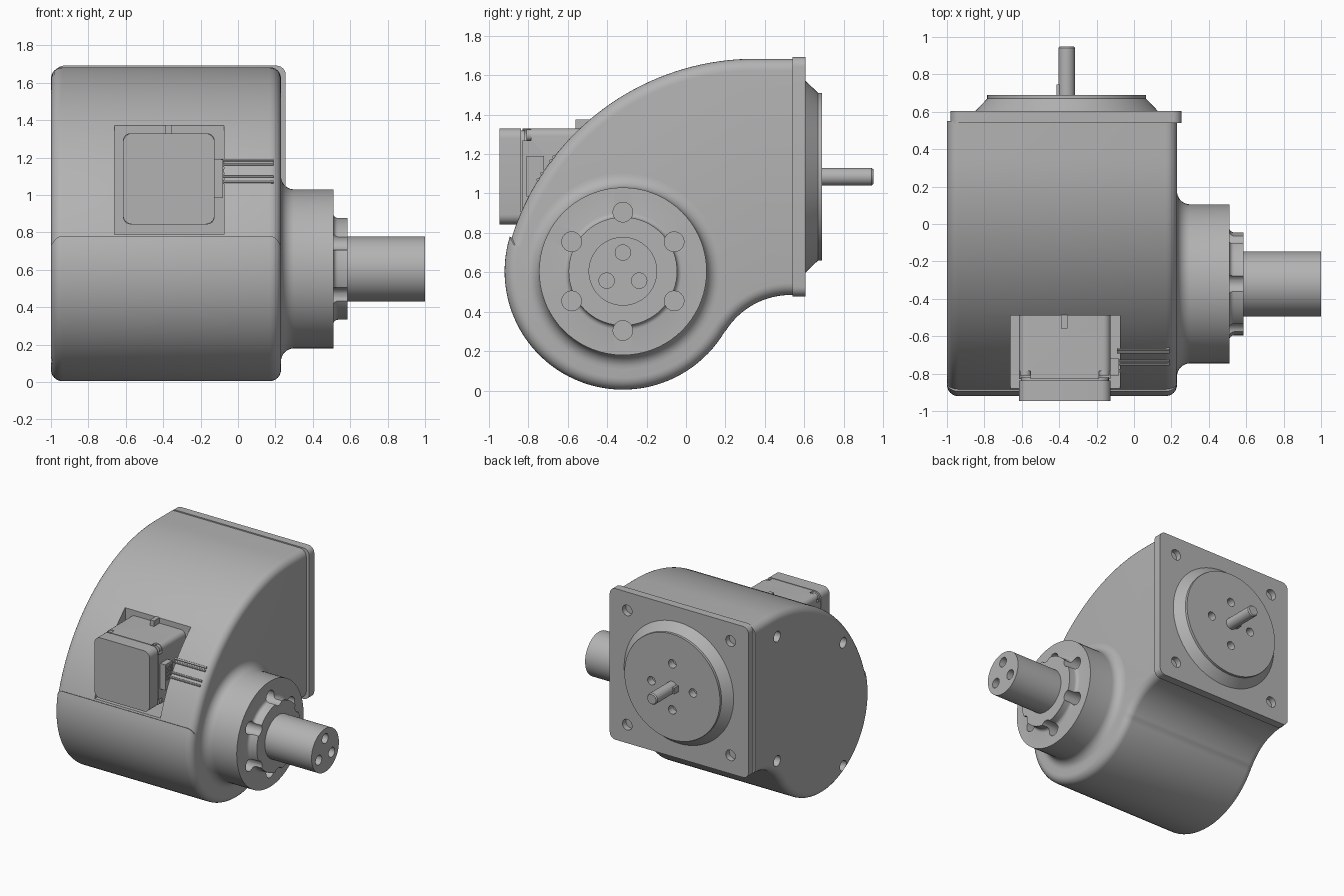
import bpy, bmesh
from math import sin, cos, pi, radians, sqrt
from mathutils import Matrix, Vector

if "Cube" in bpy.data.objects:
    bpy.data.objects.remove(bpy.data.objects["Cube"])

GREY = bpy.data.materials.new("machined_grey")
GREY.use_nodes = True
COLOUR = (0.45, 0.45, 0.45, 1)
GREY.diffuse_color = COLOUR
GREY.node_tree.nodes["Principled BSDF"].inputs["Base Color"].default_value = COLOUR

HUB = (-0.32, 0.605)      # output axis: y, z
MOTOR = (-0.36, 1.085)    # input axis: x, z


def finish(name, bm, cutter=None):
    """Turn a bmesh into a shaded object, optionally cut by another bmesh."""
    bmesh.ops.recalc_face_normals(bm, faces=bm.faces)
    mesh = bpy.data.meshes.new(name)
    bm.to_mesh(mesh)
    bm.free()
    obj = bpy.data.objects.new(name, mesh)
    bpy.context.collection.objects.link(obj)
    mesh.materials.append(GREY)
    bpy.ops.object.select_all(action='DESELECT')
    obj.select_set(True)
    bpy.context.view_layer.objects.active = obj
    if cutter:
        tool = finish(name + "_cutter", cutter)
        tool.hide_render = True
        tool.select_set(False)
        obj.select_set(True)
        bpy.context.view_layer.objects.active = obj
        mod = obj.modifiers.new("holes", 'BOOLEAN')
        mod.object, mod.operation, mod.solver = tool, 'DIFFERENCE', 'EXACT'
        bpy.ops.object.modifier_apply(modifier=mod.name)
        bpy.data.objects.remove(tool)
    bpy.ops.object.shade_smooth_by_angle(angle=radians(30))
    return obj


def box(bm, lo, hi, radius=0, axis=1):
    """Add a box, rounding the edges that run along one axis."""
    lo, hi = Vector(lo), Vector(hi)
    size = hi - lo
    mat = Matrix.Translation((lo + hi) / 2) @ Matrix.Diagonal((*size, 1))
    verts = bmesh.ops.create_cube(bm, size=1, matrix=mat)["verts"]
    if radius:
        edges = {e for v in verts for e in v.link_edges
                 if abs((e.verts[0].co - e.verts[1].co)[axis]) > size[axis] * 0.9}
        bmesh.ops.bevel(bm, geom=list(edges), offset=radius, segments=6,
                        profile=0.5, affect='EDGES')
    return bm


def rod(bm, axis, start, end, centre, r, seg=24):
    """Add a cylinder along x or y; centre holds the other two coordinates."""
    mid = (start + end) / 2
    place = (mid, *centre) if axis == 'X' else (centre[0], mid, centre[1])
    turn = Matrix.Rotation(pi / 2, 4, 'Y' if axis == 'X' else 'X')
    bmesh.ops.create_cone(bm, cap_ends=True, segments=seg, radius1=r, radius2=r,
                          depth=abs(end - start), matrix=Matrix.Translation(place) @ turn)
    return bm


def lathe(axis, centre, profile, seg=72):
    """Revolve (position along axis, radius) pairs around x or y."""
    bm = bmesh.new()
    c = Vector((0, *centre) if axis == 'X' else (centre[0], 0, centre[1]))
    along = Vector((1, 0, 0) if axis == 'X' else (0, 1, 0))
    verts = [bm.verts.new(c + along * t + Vector((0, 0, r))) for t, r in profile]
    edges = [bm.edges.new(pair) for pair in zip(verts, verts[1:])]
    bmesh.ops.spin(bm, geom=verts + edges, cent=c, axis=along, angle=2 * pi, steps=seg)
    bmesh.ops.remove_doubles(bm, verts=bm.verts, dist=1e-4)
    return bm


def arc(cy, cz, r, a, b, n):
    steps = [radians(a + (b - a) * i / n) for i in range(n + 1)]
    return [(cy + r * cos(t), cz + r * sin(t)) for t in steps]


def ring(centre, r, count, start):
    angles = [radians(start + 360 * i / count) for i in range(count)]
    return [(centre[0] + r * cos(t), centre[1] + r * sin(t)) for t in angles]


# Housing: scroll outline extruded sideways with rounded rims
BACK = 0.55
outline = [(BACK, 1.683)]
outline += arc(0.35, 0.39, 1.293, 90, 162.6, 36)
outline += arc(-0.32, 0.605, 0.6, 163, 329.4, 50)
outline += arc(0.53, 0.098, 0.387, 148, 90, 16)
outline += [(BACK, 0.485)]
bm = bmesh.new()
face = bm.faces.new([bm.verts.new((-1, y, z)) for y, z in outline])
extruded = bmesh.ops.extrude_face_region(bm, geom=[face])["geom"]
bmesh.ops.translate(bm, vec=(1.23, 0, 0),
                    verts=[g for g in extruded if isinstance(g, bmesh.types.BMVert)])
bmesh.ops.recalc_face_normals(bm, faces=bm.faces)
rims = [e for e in bm.edges if abs(e.verts[0].co.x - e.verts[1].co.x) < 0.01
        and min(v.co.y for v in e.verts) < BACK - 0.001]
bmesh.ops.bevel(bm, geom=rims, offset=0.06, segments=6, profile=0.5, affect='EDGES')
cut = box(bmesh.new(), (-0.66, -1.1, 0.79), (-0.075, -0.49, 1.38))
for hole in ((0.27, 0.5), (0.27, 1.5), (-0.57, 0.14), (-0.57, 1.13)):
    rod(cut, 'X', -1.1, -0.9, hole, 0.042)
finish("housing", bm, cut)

# Square mounting flange with corner holes
bm = box(bmesh.new(), (MOTOR[0] - 0.62, 0.54, 0.477),
         (MOTOR[0] + 0.615, 0.605, 1.692), 0.05)
cut = bmesh.new()
for hole in ring(MOTOR, 0.65, 4, 45):
    rod(cut, 'Y', 0.56, 0.7, hole, 0.043)
finish("mounting_flange", bm, cut)

# Tapered pilot on the flange, with four tapped holes
bm = lathe('Y', MOTOR, [(0.58, 0), (0.58, 0.487), (0.605, 0.487), (0.67, 0.425),
                        (0.69, 0.425), (0.69, 0)])
cut = bmesh.new()
for hole in ring(MOTOR, 0.185, 4, 0):
    rod(cut, 'Y', 0.63, 0.8, hole, 0.034)
finish("pilot_boss", bm, cut)

# Input shaft with key
finish("input_shaft", lathe('Y', MOTOR, [(0.66, 0), (0.66, 0.045), (0.94, 0.045),
                                         (0.95, 0.038), (0.95, 0)], 32))
finish("shaft_key", box(bmesh.new(), (-0.415, 0.68, 1.06), (-0.37, 0.745, 1.11)))

# Output boss: flared foot, ring face and raised scalloped hub
flare = [(0.30 - 0.07 * sin(t), 0.495 - 0.07 * cos(t))
         for t in (pi / 2 * (1 - i / 8) for i in range(9))]
neck = [(0.535 - 0.025 * cos(t), 0.30 - 0.025 * sin(t))
        for t in (pi / 2 * i / 4 for i in range(5))]
bm = lathe('X', HUB, [(0.2, 0), (0.2, 0.495)] + flare + [(0.51, 0.425)] + neck
           + [(0.585, 0.275), (0.585, 0)])
cut = bmesh.new()
for hole in ring(HUB, 0.3, 6, 30):
    rod(cut, 'X', 0.42, 0.7, hole, 0.05)
finish("output_boss", bm, cut)

# Output shaft with three end holes
cut = bmesh.new()
for hole in ring(HUB, 0.095, 3, 90):
    rod(cut, 'X', 0.9, 1.1, hole, 0.039)
finish("output_shaft", rod(bmesh.new(), 'X', 0.55, 1, HUB, 0.174, 64), cut)

# Encoder unit: rear body with screw notches, thin seam and front cap
X0, X1, Z0, Z1 = -0.615, -0.125, 0.843, 1.33
corners = [(x, z) for x in (X0 + 0.035, X1 - 0.035) for z in (Z0 + 0.035, Z1 - 0.035)]
cut, screws = bmesh.new(), bmesh.new()
for c in corners:
    rod(cut, 'Y', -0.9, -0.785, c, 0.045)
    rod(screws, 'Y', -0.81, -0.77, c, 0.03, 16)
finish("encoder_body", box(bmesh.new(), (X0, -0.83, Z0), (X1, -0.47, Z1), 0.04), cut)
finish("encoder_screws", screws)
finish("encoder_seam", box(bmesh.new(), (X0 + 0.01, -0.85, Z0 + 0.01),
                           (X1 - 0.01, -0.82, Z1 - 0.01), 0.05))
finish("encoder_cap", box(bmesh.new(), (X0, -0.945, Z0), (X1, -0.837, Z1), 0.05))
finish("encoder_tab", box(bmesh.new(), (-0.39, -0.56, 1.32), (-0.355, -0.48, 1.375)))

# Cable connector with contact pads
finish("connector", box(bmesh.new(), (-0.14, -0.81, 0.985), (-0.08, -0.72, 1.19)))
bm = bmesh.new()
for y in (-0.785, -0.745):
    for i in range(4):
        z = 1.07 + 0.03 * i
        box(bm, (-0.082, y - 0.01, z - 0.01), (-0.074, y + 0.01, z + 0.01))
finish("connector_pads", bm)

# Cables laid along the curved housing
bm = bmesh.new()
for z in (1.07, 1.1, 1.165, 1.185):
    surface = 0.35 - sqrt(1.293 ** 2 - (z - 0.39) ** 2)
    rod(bm, 'X', -0.09, 0.19, (surface, z), 0.008, 12)
finish("cables", bm)
